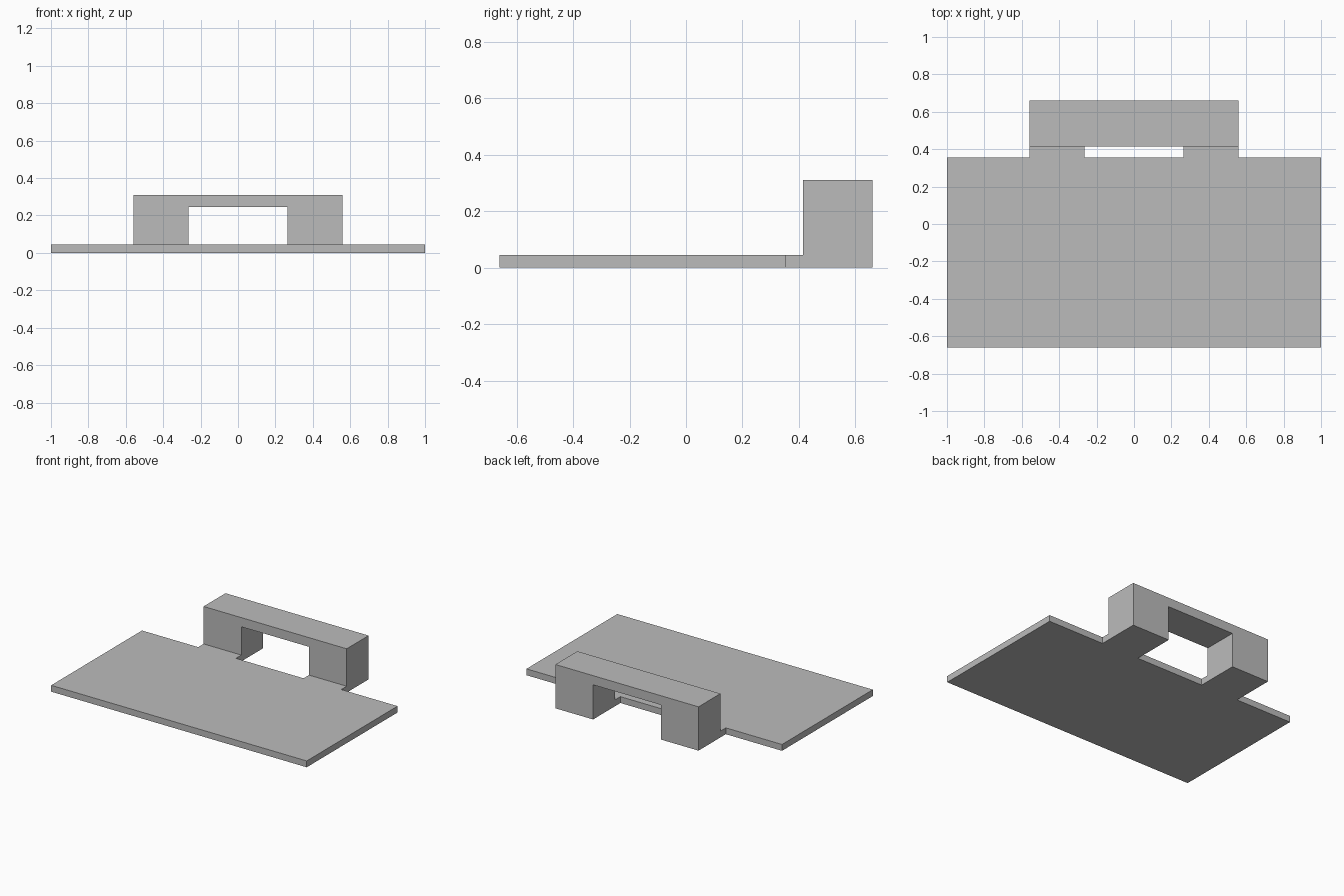
import bpy
import bmesh
from mathutils import Vector

cube = bpy.data.objects.get("Cube")
if cube:
    bpy.data.objects.remove(cube, do_unlink=True)

GREY = (0.5, 0.5, 0.5, 1.0)
grey = bpy.data.materials.new("plain grey")
grey.use_nodes = True
grey.diffuse_color = GREY
grey.node_tree.nodes["Principled BSDF"].inputs["Base Color"].default_value = GREY

# Shared dimensions
PLATE_X, PLATE_FRONT, PLATE_BACK, PLATE_TOP = 1.0, -0.66, 0.355, 0.045
LEG_IN, LEG_OUT = 0.265, 0.56
HANDLE_FRONT, HANDLE_BACK = 0.415, 0.66
ARCH_Z, HANDLE_TOP = 0.245, 0.31


def extruded(name, half_profile, to_point, direction):
    """Mirror a half outline across x = 0 and extrude it into a solid."""
    outline = half_profile + [(-x, v) for x, v in reversed(half_profile)]
    bm = bmesh.new()
    face = bm.faces.new([bm.verts.new(to_point(x, v)) for x, v in outline])
    result = bmesh.ops.extrude_face_region(bm, geom=[face])
    moved = [g for g in result["geom"] if isinstance(g, bmesh.types.BMVert)]
    bmesh.ops.translate(bm, verts=moved, vec=Vector(direction))
    bmesh.ops.recalc_face_normals(bm, faces=bm.faces)
    mesh = bpy.data.meshes.new(name)
    bm.to_mesh(mesh)
    bm.free()
    mesh.materials.append(grey)
    obj = bpy.data.objects.new(name, mesh)
    bpy.context.collection.objects.link(obj)
    return obj


# Flat plate with two short tabs reaching back to the handle
extruded(
    "base_plate",
    [(PLATE_X, PLATE_FRONT), (PLATE_X, PLATE_BACK),
     (LEG_OUT, PLATE_BACK), (LEG_OUT, HANDLE_FRONT),
     (LEG_IN, HANDLE_FRONT), (LEG_IN, PLATE_BACK)],
    lambda x, y: (x, y, 0),
    (0, 0, PLATE_TOP))

# Arch-shaped handle: two legs joined by a thin top bar
extruded(
    "arch_handle",
    [(LEG_OUT, HANDLE_TOP), (LEG_OUT, 0), (LEG_IN, 0), (LEG_IN, ARCH_Z)],
    lambda x, z: (x, HANDLE_FRONT, z),
    (0, HANDLE_BACK - HANDLE_FRONT, 0))
